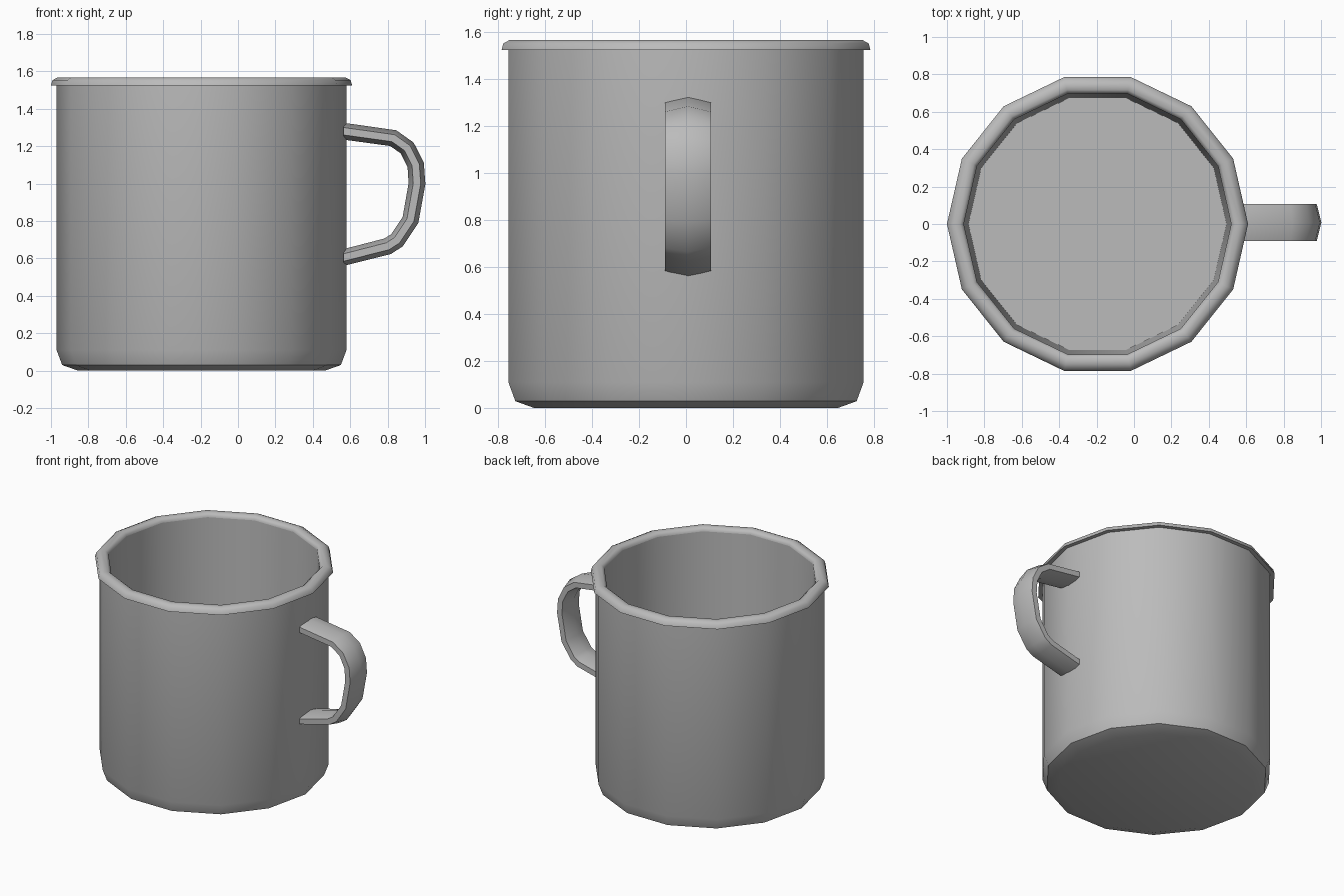
import bpy, bmesh
from math import sin, cos, tau, radians
from mathutils import Vector

if "Cube" in bpy.data.objects:
    bpy.data.objects.remove(bpy.data.objects["Cube"], do_unlink=True)

SIDES = 14
CUP_X = -0.195

enamel = bpy.data.materials.new("grey enamel")
enamel.use_nodes = True
enamel.diffuse_color = (0.5, 0.5, 0.5, 1)
enamel.node_tree.nodes["Principled BSDF"].inputs["Base Color"].default_value = (0.5, 0.5, 0.5, 1)


def finish(name, bm, angle):
    bmesh.ops.recalc_face_normals(bm, faces=bm.faces)
    mesh = bpy.data.meshes.new(name)
    bm.to_mesh(mesh)
    bm.free()
    mesh.materials.append(enamel)
    obj = bpy.data.objects.new(name, mesh)
    bpy.context.collection.objects.link(obj)
    bpy.ops.object.select_all(action="DESELECT")
    obj.select_set(True)
    bpy.context.view_layer.objects.active = obj
    bpy.ops.object.shade_smooth_by_angle(angle=radians(angle))
    return obj


def bridge(bm, a, b):
    n = len(a)
    for i in range(n):
        j = (i + 1) % n
        bm.faces.new((a[i], a[j], b[j], b[i]))


def lathe(name, profile, closed, angle):
    """Turn (radius, height) points; an open profile gets a disc at each end."""
    bm = bmesh.new()
    rings = [[bm.verts.new((CUP_X + r * cos(tau * i / SIDES), r * sin(tau * i / SIDES), z))
              for i in range(SIDES)] for r, z in profile]
    for a, b in zip(rings, rings[1:]):
        bridge(bm, a, b)
    if closed:
        bridge(bm, rings[-1], rings[0])
    else:
        bm.faces.new(rings[0])
        bm.faces.new(rings[-1])
    return finish(name, bm, angle)


# Cup: underside, chamfered foot, outer wall, then inner wall and floor
lathe("cup_body", [(0.66, 0), (0.745, 0.03), (0.775, 0.11), (0.775, 1.54),
                   (0.715, 1.54), (0.69, 0.04)], False, 35)

# Rolled rim
lathe("rim", [(0.805, 1.525), (0.797, 1.553), (0.768, 1.568), (0.735, 1.568),
              (0.715, 1.55), (0.715, 1.525)], True, 50)

# Handle: flattened hexagonal strap swept along a bent path
path = [Vector((x, 0.008, z)) for x, z in (
    (0.565, 1.28), (0.83, 1.243), (0.905, 1.19), (0.95, 1.10), (0.957, 1.0),
    (0.922, 0.805), (0.85, 0.697), (0.80, 0.665), (0.565, 0.605))]
section = [(-0.098, 0.02), (0, 0.045), (0.098, 0.02),
           (0.098, -0.02), (0, -0.045), (-0.098, -0.02)]
bm = bmesh.new()
rings = []
last = len(path) - 1
for k, p in enumerate(path):
    if k == 0:
        out = Vector((0, 0, 1))
    elif k == last:
        out = Vector((0, 0, -1))
    else:
        t = (path[k + 1] - p).normalized() + (p - path[k - 1]).normalized()
        out = Vector((-t.z, 0, t.x)).normalized()
    rings.append([bm.verts.new(p + out * h + Vector((0, w, 0))) for w, h in section])
for a, b in zip(rings, rings[1:]):
    bridge(bm, a, b)
bm.faces.new(rings[0])
bm.faces.new(rings[-1])
finish("handle", bm, 50)
